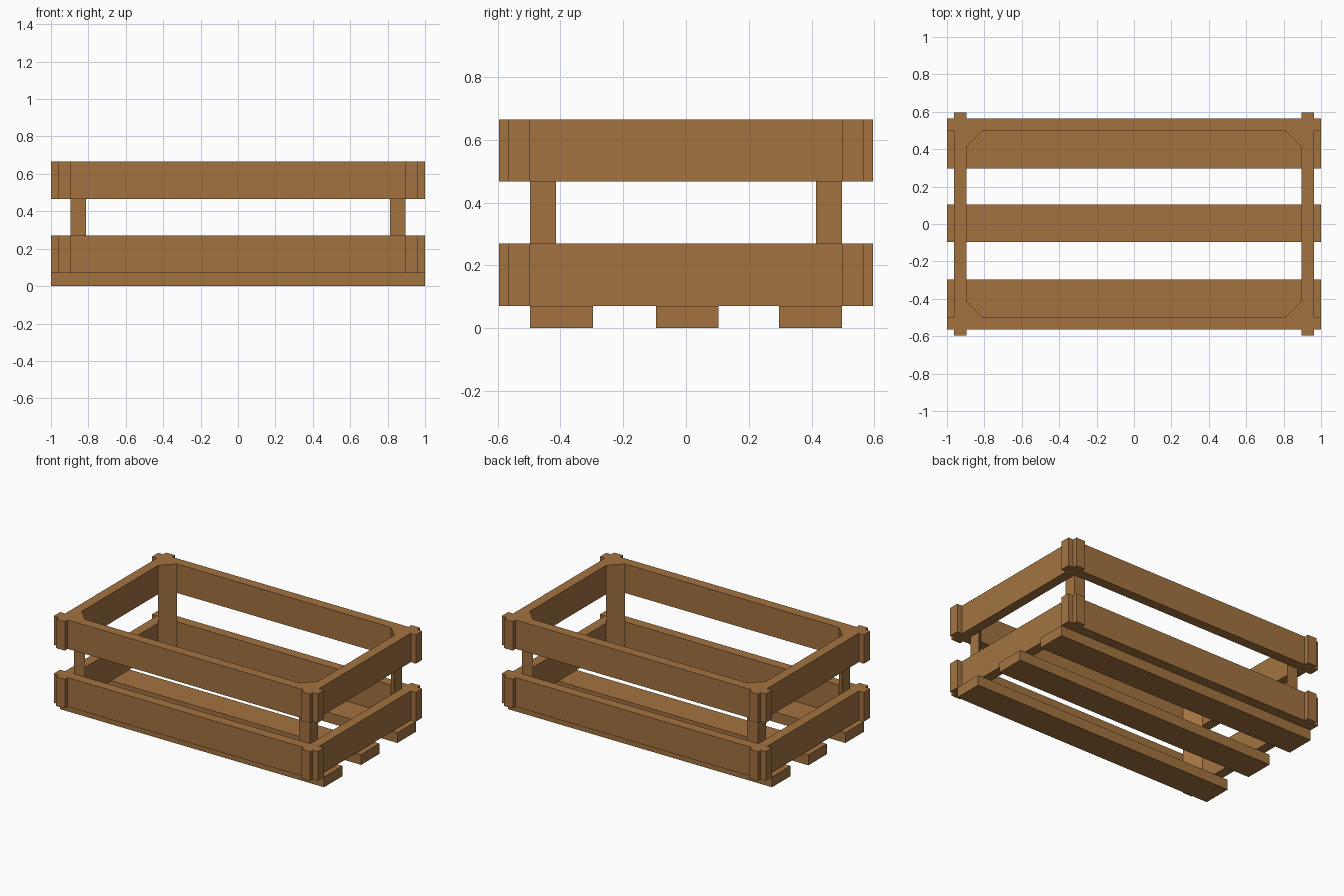
import bpy

if "Cube" in bpy.data.objects:
    bpy.data.objects.remove(bpy.data.objects["Cube"])

wood = bpy.data.materials.new("brown wood")
wood.diffuse_color = (0.366, 0.171, 0.051, 1)
wood.use_nodes = True
wood.node_tree.nodes["Principled BSDF"].inputs["Base Color"].default_value = wood.diffuse_color


def prism(name, outline, z0, z1):
    """Extrude a counter-clockwise plan outline from z0 to z1."""
    n = len(outline)
    verts = [(x, y, z) for z in (z0, z1) for x, y in outline]
    faces = [tuple(reversed(range(n))), tuple(range(n, 2 * n))]
    faces += [(i, (i + 1) % n, n + (i + 1) % n, n + i) for i in range(n)]
    mesh = bpy.data.meshes.new(name)
    mesh.from_pydata(verts, [], faces)
    mesh.materials.append(wood)
    ob = bpy.data.objects.new(name, mesh)
    bpy.context.collection.objects.link(ob)
    return ob


def board(name, x0, x1, y0, y1, z0, z1):
    return prism(name, [(x0, y0), (x1, y0), (x1, y1), (x0, y1)], z0, z1)


BASE, TOP = 0.07, 0.665
IN_X, OUT_X = 0.895, 0.962   # end board faces
IN_Y, OUT_Y = 0.497, 0.565   # side board faces

# Floor slats
for label, y in (("front", -0.397), ("middle", 0.004), ("back", 0.397)):
    board(f"floor_slat_{label}", -1, 1, y - 0.1, y + 0.1, 0, BASE)

# Two rings of side and end boards crossing at the corners
for level, z0, z1 in (("lower", BASE, 0.27), ("upper", 0.467, TOP)):
    board(f"{level}_front_board", -1, 1, -OUT_Y, -IN_Y, z0, z1)
    board(f"{level}_back_board", -1, 1, IN_Y, OUT_Y, z0, z1)
    board(f"{level}_left_board", -OUT_X, -IN_X, -0.596, 0.596, z0, z1)
    board(f"{level}_right_board", IN_X, OUT_X, -0.596, 0.596, z0, z1)

# Triangular corner posts inside the rings
LEG = 0.083
for sx, side in ((-1, "left"), (1, "right")):
    for sy, end in ((-1, "front"), (1, "back")):
        pts = [(sx * IN_X, sy * IN_Y), (sx * (IN_X - LEG), sy * IN_Y),
               (sx * IN_X, sy * (IN_Y - LEG))]
        if sx * sy < 0:
            pts.reverse()
        prism(f"{end}_{side}_corner_post", pts, BASE, TOP)
